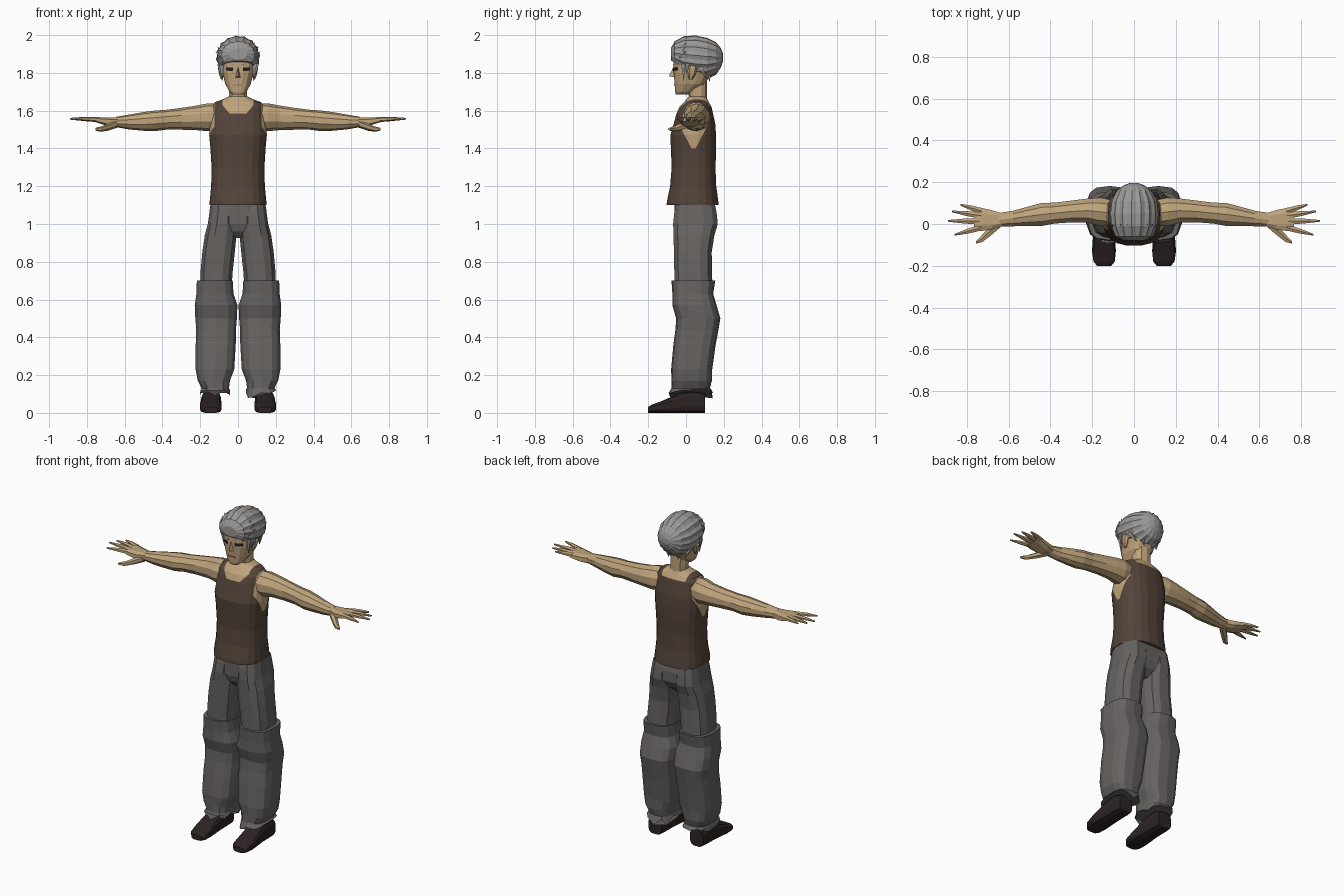
import bpy, bmesh, math, random
from mathutils import Vector

random.seed(4)
if "Cube" in bpy.data.objects:
    bpy.data.objects.remove(bpy.data.objects["Cube"])


def material(name, r, g, b):
    m = bpy.data.materials.new(name)
    m.use_nodes = True
    m.diffuse_color = (r, g, b, 1)
    m.node_tree.nodes["Principled BSDF"].inputs["Base Color"].default_value = (r, g, b, 1)
    return m


SKIN = material("tan skin", .52, .37, .2)
HAIR = material("grey hair", .33, .32, .31)
SHIRT = material("brown cloth", .088, .058, .042)
CLOTH = material("grey cloth", .135, .125, .12)
SHOE = material("dark leather", .026, .017, .017)
DARK = material("eye black", .015, .015, .02)
LIP = material("lip tan", .34, .21, .12)


def finish(name, bm, mats):
    bmesh.ops.recalc_face_normals(bm, faces=bm.faces)
    mesh = bpy.data.meshes.new(name)
    bm.to_mesh(mesh)
    bm.free()
    for m in mats:
        mesh.materials.append(m)
    ob = bpy.data.objects.new(name, mesh)
    bpy.context.collection.objects.link(ob)
    return ob


def loft(rings, axis="z", n=12, p=2.5, side=1, ridge=1, jag=0):
    """Skin of superellipse rings (position, centre a, centre b, radius a, radius b)."""
    bm = bmesh.new()
    top = math.cos(math.pi / n) ** (2 / p)
    loops = []
    for k, (t, a, b, ra, rb) in enumerate(rings):
        loop = []
        for i in range(n):
            w = 2 * math.pi * (i + .5) / n
            c, s = math.cos(w), math.sin(w)
            f = (ridge if i % 2 else 1) / top
            u = a + ra * f * math.copysign(abs(c) ** (2 / p), c)
            v = b + rb * f * math.copysign(abs(s) ** (2 / p), s)
            h = t + (random.uniform(-jag, jag) if k == 0 else 0)
            co = {"z": (u, v, h), "x": (h, u, v), "y": (u, h, v)}[axis]
            loop.append(bm.verts.new((co[0] * side, co[1], co[2])))
        loops.append(loop)
    for lo, hi in zip(loops, loops[1:]):
        for i in range(n):
            j = (i + 1) % n
            bm.faces.new((lo[i], lo[j], hi[j], hi[i]))
    bm.faces.new(loops[0])
    bm.faces.new(loops[-1])
    return bm


def spikes(name, pairs, radius, mat):
    """Four-sided pointed locks from base to tip."""
    bm = bmesh.new()
    for base, tip in pairs:
        base, tip = Vector(base), Vector(tip)
        d = (tip - base).normalized()
        e = d.orthogonal().normalized() * radius
        f = d.cross(e)
        mid = base.lerp(tip, .35)
        ring = [bm.verts.new(mid + q) for q in (e, f, -e, -f)]
        a, b = bm.verts.new(base), bm.verts.new(tip)
        for i in range(4):
            bm.faces.new((ring[i], ring[(i + 1) % 4], b))
            bm.faces.new((ring[(i + 1) % 4], ring[i], a))
    return finish(name, bm, [mat])


# Torso: one body cut along the neckline and armholes, then coloured
bm = loft([(1.1, 0, .035, .15, .138), (1.12, 0, .035, .15, .136), (1.2, 0, .038, .142, .122),
           (1.3, 0, .04, .14, .116), (1.4, 0, .04, .146, .12), (1.47, 0, .038, .153, .121),
           (1.53, 0, .045, .15, .11), (1.58, 0, .046, .143, .098), (1.62, 0, .05, .138, .085),
           (1.645, 0, .055, .122, .066), (1.66, 0, .058, .08, .055), (1.675, 0, .06, .05, .046)], n=20)
cuts = [((0, 0, 1.38), (0, 0, 1)), ((0, 0, 1.585), (0, 0, 1)), ((0, 0, 1.625), (0, 0, 1))]
for s in (-1, 1):
    cuts += [((.083 * s, 0, 0), (1, 0, 0)), ((.125 * s, 0, 0), (1, 0, 0)),
             ((0, .04, 1.38), (0, -1.9 * s, 1)), ((.045 * s, 0, 1.585), (-1.2 * s, 0, 1))]
for co, no in cuts:
    fs = [f for f in bm.faces if f.calc_center_median().z > 1.36]
    geom = set(fs) | {e for f in fs for e in f.edges} | {v for f in fs for v in f.verts}
    bmesh.ops.bisect_plane(bm, geom=list(geom), plane_co=co, plane_no=Vector(no).normalized())
for f in bm.faces:
    c = f.calc_center_median()
    x = abs(c.x)
    low = 1.585 if c.y < .05 else 1.625
    neck = x < .083 and c.z > max(low, 1.585 + (x - .045) * 1.2)
    arm = x > .125 and c.z > 1.38 + 1.9 * abs(c.y - .04)
    f.material_index = 1 if neck or arm else 0
finish("tank_top_torso", bm, [SHIRT, SKIN])

# Neck and head
finish("neck", loft([(1.62, 0, .065, .056, .05), (1.66, 0, .064, .048, .046),
                     (1.76, 0, .06, .05, .05)], n=10), [SKIN])
head = finish("head", loft([(1.685, 0, -.022, .028, .032), (1.7, 0, -.01, .045, .048),
                            (1.74, 0, .02, .067, .08), (1.8, 0, .035, .083, .1),
                            (1.86, 0, .04, .088, .105), (1.93, 0, .05, .08, .1),
                            (1.97, 0, .05, .05, .06)], n=16, p=2.8), [SKIN])
nose = bmesh.new()
v = [nose.verts.new(c) for c in ((0, -.068, 1.83), (-.017, -.055, 1.775), (.017, -.055, 1.775),
                                (0, -.09, 1.782), (0, -.03, 1.79))]
for tri in ((0, 1, 3), (0, 3, 2), (1, 2, 3), (0, 4, 1), (0, 2, 4), (1, 4, 2)):
    nose.faces.new([v[i] for i in tri])
finish("nose", nose, [SKIN])

# Painted face details as thin plates following the face
bpy.context.view_layer.update()


def plate(name, x0, x1, z0, z1, slope, mat):
    bm = bmesh.new()
    front, back = [], []
    for x, z in ((x0, z0), (x1, z0 + slope), (x1, z1 + slope), (x0, z1)):
        hit, loc, _, _ = head.ray_cast((x, -1, z), (0, 1, 0))
        y = loc.y if hit else -.05
        front.append(bm.verts.new((x, y - .005, z)))
        back.append(bm.verts.new((x, y + .003, z)))
    bm.faces.new(front)
    bm.faces.new(back)
    for i in range(4):
        j = (i + 1) % 4
        bm.faces.new((front[i], front[j], back[j], back[i]))
    finish(name, bm, [mat])


plate("mouth", -.025, .025, 1.733, 1.739, 0, LIP)
for s, tag in ((1, "left"), (-1, "right")):
    plate(tag + "_eye", .026 * s, .064 * s, 1.81, 1.828, .002, DARK)
    plate(tag + "_brow", .018 * s, .068 * s, 1.838, 1.847, .005, HAIR)
    finish(tag + "_ear", loft([(1.765, .084, .025, .006, .008), (1.79, .09, .03, .01, .018),
                               (1.825, .094, .035, .012, .024), (1.84, .092, .035, .007, .014)],
                              n=6, side=s), [SKIN])

# Swept-back hair: ridged shell trimmed along the hairline
bm = loft([(-.08, 0, 1.9, .05, .03), (-.06, 0, 1.898, .09, .07), (-.01, 0, 1.888, .112, .106),
           (.05, 0, 1.882, .117, .116), (.11, 0, 1.876, .11, .11), (.16, 0, 1.876, .083, .085),
           (.185, 0, 1.88, .05, .05), (.197, 0, 1.882, .018, .018)], "y", n=32, p=2, ridge=.94)
cut = bmesh.ops.bisect_plane(bm, geom=bm.verts[:] + bm.edges[:] + bm.faces[:], clear_inner=True,
                             plane_co=(0, -.08, 1.865), plane_no=Vector((0, .1, .22)).normalized())
bmesh.ops.holes_fill(bm, edges=[e for e in bm.edges if e.is_boundary])
finish("hair", bm, [HAIR])
locks = []
for i in range(11):
    a = math.radians(-80 + 16 * i)
    s, c = math.sin(a), math.cos(a)
    locks.append(((s * .07, -.07 + .03 * abs(s), 1.86 + .008 * c),
                  (s * .122, .0, 1.9 + c * .094)))
for s in (-1, 1):
    locks += [((.09 * s, -.015, 1.88), (.083 * s, -.012, 1.755)),
              ((.1 * s, .01, 1.87), (.094 * s, .0, 1.79)),
              ((.1 * s, .07, 1.85), (.07 * s, .11, 1.765)),
              ((.05 * s, .12, 1.83), (.03 * s, .125, 1.75))]
spikes("hair_locks", locks, .015, HAIR)

# Seat of the trousers
finish("trouser_seat", loft([(.925, 0, .04, .03, .06), (.96, 0, .045, .1, .095), (1.0, 0, .05, .155, .112),
                             (1.06, 0, .05, .152, .112), (1.12, 0, .045, .143, .105)]), [CLOTH])

for s, tag in ((1, "left_"), (-1, "right_")):
    # Arm
    finish(tag + "arm", loft([(.1, .052, 1.568, .062, .066), (.16, .058, 1.565, .068, .07),
                              (.22, .064, 1.562, .058, .062), (.3, .06, 1.557, .052, .055),
                              (.38, .052, 1.552, .05, .05), (.44, .046, 1.546, .055, .052),
                              (.5, .038, 1.543, .047, .047), (.58, .026, 1.54, .037, .037),
                              (.645, .02, 1.54, .033, .026)], "x", n=10, p=2, side=s), [SKIN])
    # Hand: palm, four spread fingers and a lowered thumb
    finish(tag + "palm", loft([(.635, .02, 1.54, .032, .025), (.68, .02, 1.54, .046, .024),
                               (.735, .022, 1.549, .056, .016), (.765, .022, 1.552, .05, .01)],
                              "x", n=8, p=3, side=s), [SKIN])
    for finger, y0, x1, y1 in (("little", .062, .83, .092), ("ring", .04, .87, .06),
                               ("middle", .013, .89, .015), ("index", -.016, .86, -.052)):
        finish(tag + finger + "_finger", loft([(.73, y0, 1.552, .015, .012),
                                               ((.73 + x1) / 2, (y0 + y1) / 2, 1.556, .012, .01),
                                               (x1, y1, 1.557, .004, .004)],
                                              "x", n=6, p=2, side=s), [SKIN])
    finish(tag + "thumb", loft([(.64, .005, 1.53, .022, .018), (.69, -.035, 1.512, .024, .016),
                                (.725, -.068, 1.502, .018, .012), (.755, -.088, 1.502, .006, .006)],
                               "x", n=6, p=2, side=s), [SKIN])
    # Trouser leg and loose lower leg with ragged hem
    finish(tag + "thigh", loft([(.66, .117, .04, .083, .1), (.75, .113, .038, .085, .1),
                                (.85, .103, .036, .086, .1), (.94, .092, .042, .084, .108),
                                (1.0, .083, .05, .077, .118), (1.06, .078, .05, .073, .112),
                                (1.1, .076, .05, .07, .104)], side=s, p=2.7), [CLOTH])
    finish(tag + "lower_trouser", loft([(.1, .122, .025, .08, .115), (.13, .12, .025, .072, .1),
                                        (.17, .128, .03, .085, .105), (.23, .122, .03, .102, .107),
                                        (.36, .118, .045, .106, .11), (.44, .116, .058, .105, .112),
                                        (.5, .116, .065, .11, .115), (.57, .116, .045, .113, .115),
                                        (.63, .122, .036, .098, .106), (.7, .123, .039, .095, .114)],
                                       n=14, p=3, side=s, jag=.025), [CLOTH])
    # Shoe
    finish(tag + "shoe", loft([(-.2, .143, .016, .034, .016), (-.18, .143, .022, .051, .022),
                               (-.13, .144, .031, .057, .031), (-.07, .143, .044, .054, .044),
                               (-.02, .142, .056, .051, .056), (.06, .142, .058, .05, .058),
                               (.1, .142, .05, .044, .05)], "y", n=12, p=3.5, side=s), [SHOE])
